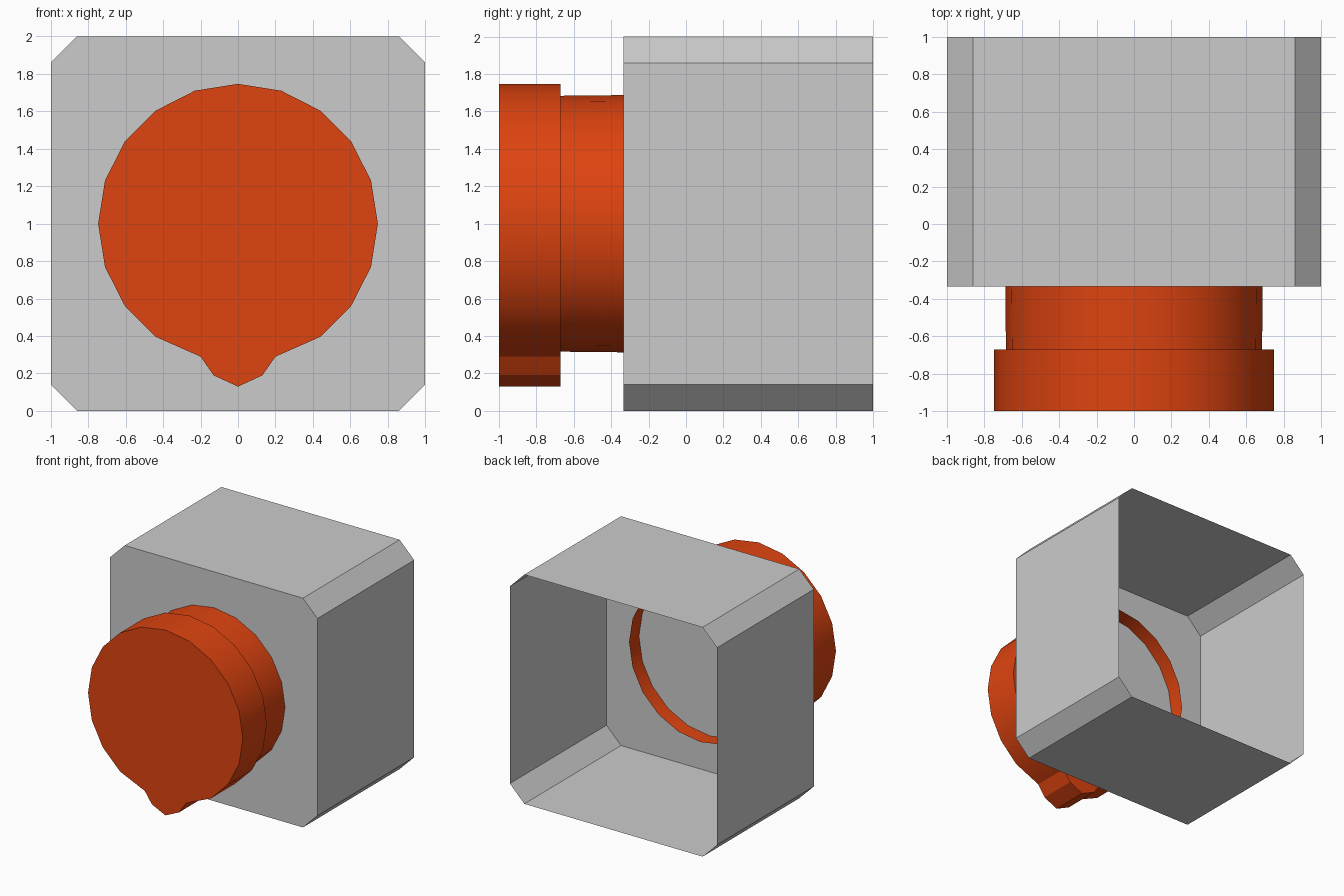
import bpy, bmesh
from math import sin, cos, radians, tau

if "Cube" in bpy.data.objects:
    bpy.data.objects.remove(bpy.data.objects["Cube"])


def prism(name, loops, cap_start=False, cap_end=False):
    """Skin a list of (y, [(x, z), ...]) outlines into one shell."""
    bm = bmesh.new()
    rings = [[bm.verts.new((x, y, z)) for x, z in pts] for y, pts in loops]
    n = len(rings[0])
    for a, b in zip(rings, rings[1:]):
        for i in range(n):
            j = (i + 1) % n
            bm.faces.new((a[i], b[i], b[j], a[j]))
    if cap_start:
        bm.faces.new(rings[0])
    if cap_end:
        bm.faces.new(rings[-1][::-1])
    bmesh.ops.recalc_face_normals(bm, faces=bm.faces)
    mesh = bpy.data.meshes.new(name)
    bm.to_mesh(mesh)
    bm.free()
    obj = bpy.data.objects.new(name, mesh)
    bpy.context.collection.objects.link(obj)
    return obj


def circle(radius, sides=20):
    # Starts at the top and runs round to the -x side
    return [(radius * sin(tau * i / sides), 1 + radius * cos(tau * i / sides))
            for i in range(sides)]


def smooth(obj):
    bpy.ops.object.select_all(action='DESELECT')
    obj.select_set(True)
    bpy.context.view_layer.objects.active = obj
    bpy.ops.object.shade_smooth_by_angle(angle=radians(28))


orange = bpy.data.materials.new("orange")
orange.diffuse_color = (0.73, 0.057, 0.005, 1)
orange.use_nodes = True
orange.node_tree.nodes["Principled BSDF"].inputs["Base Color"].default_value = orange.diffuse_color

# Housing: chamfered box shell, closed at the front and open at the back
c = 0.86
octagon = [(-c, 0), (c, 0), (1, 1 - c), (1, 1 + c),
           (c, 2), (-c, 2), (-1, 1 + c), (-1, 1 - c)]
prism("housing", [(-0.333, octagon), (1.0, octagon)], cap_start=True)

# Knob shaft: thin tube passing through the front wall, open inside
shaft = prism("knob_shaft", [(-0.67, circle(0.684)), (-0.20, circle(0.689))])

# Knob head: 20-sided disc whose bottom corners are drawn out into a pointer
disc = circle(0.747)
pointer = [(0.2, 0.29), (0.13, 0.19), (0, 0.13), (-0.13, 0.19), (-0.2, 0.29)]
outline = disc[:9] + pointer + disc[12:]
head = prism("knob_head", [(-1.0, outline), (-0.67, outline)],
             cap_start=True, cap_end=True)

for part in (shaft, head):
    part.data.materials.append(orange)
    smooth(part)
